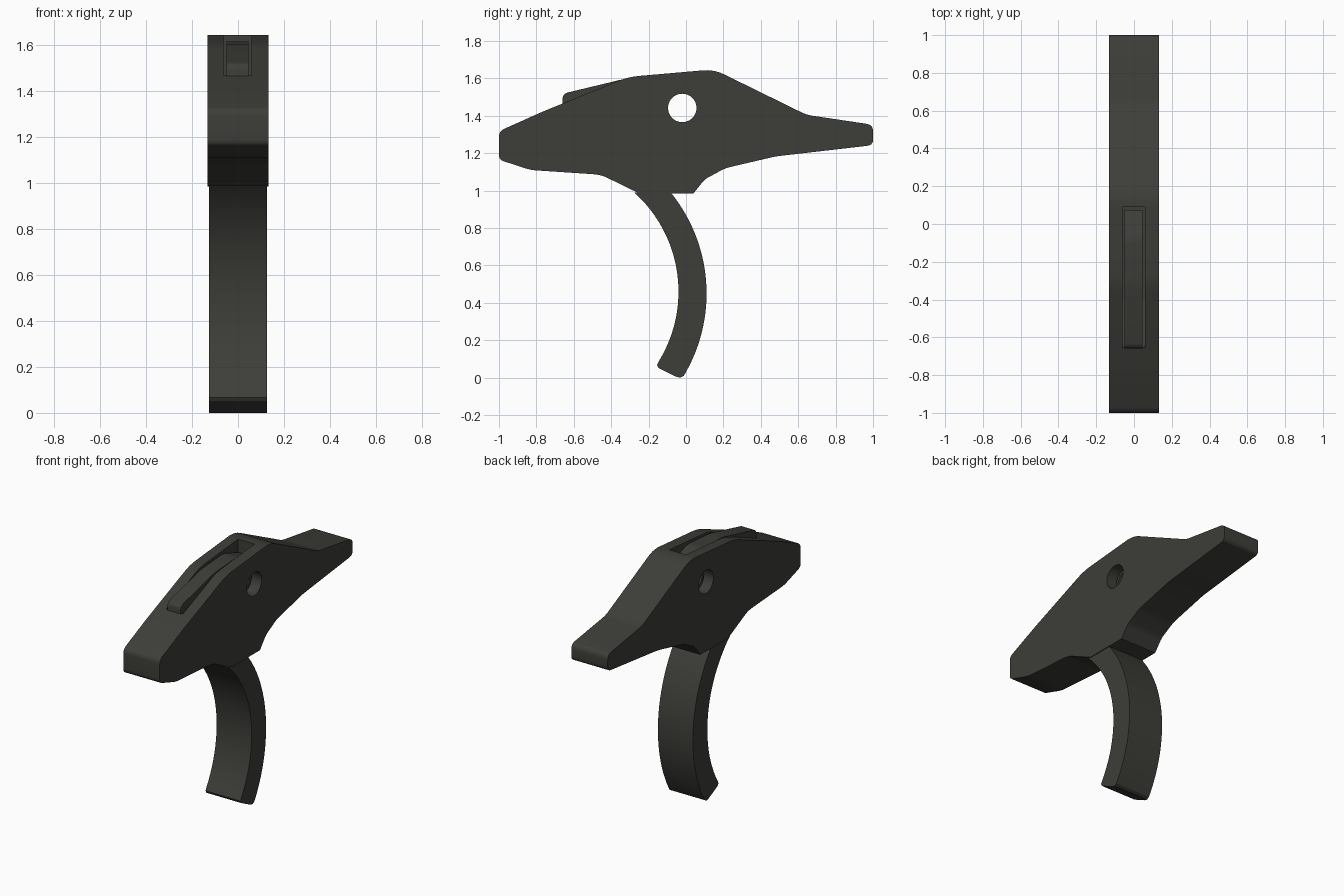
import bpy, bmesh, math
from mathutils import Vector

if "Cube" in bpy.data.objects:
    bpy.data.objects.remove(bpy.data.objects["Cube"])

mat = bpy.data.materials.new("dark_grey")
mat.diffuse_color = (0.047, 0.047, 0.041, 1)
mat.use_nodes = True
mat.node_tree.nodes["Principled BSDF"].inputs["Base Color"].default_value = mat.diffuse_color


def rounded(points, steps=5):
    """Round the corners of a (y, z, radius) profile."""
    out = []
    n = len(points)
    for i, (y, z, r) in enumerate(points):
        p = Vector((y, z))
        if r == 0:
            out.append(p)
            continue
        a = (Vector(points[i - 1][:2]) - p).normalized() * r
        b = (Vector(points[(i + 1) % n][:2]) - p).normalized() * r
        for k in range(steps + 1):
            t = k / steps
            out.append(p + a * (1 - t) ** 2 + b * t ** 2)
    return out


def extrude(name, profile, x0, x1):
    """Solid made from a side profile, spanning x0 to x1."""
    bm = bmesh.new()
    face = bm.faces.new([bm.verts.new((x0, p[0], p[1])) for p in profile])
    res = bmesh.ops.extrude_face_region(bm, geom=[face])
    verts = [v for v in res["geom"] if isinstance(v, bmesh.types.BMVert)]
    bmesh.ops.translate(bm, verts=verts, vec=(x1 - x0, 0, 0))
    bmesh.ops.recalc_face_normals(bm, faces=bm.faces)
    me = bpy.data.meshes.new(name)
    bm.to_mesh(me)
    bm.free()
    ob = bpy.data.objects.new(name, me)
    bpy.context.collection.objects.link(ob)
    me.materials.append(mat)
    return ob


def activate(ob):
    bpy.ops.object.select_all(action='DESELECT')
    ob.select_set(True)
    bpy.context.view_layer.objects.active = ob


def cut(ob, cutter):
    mod = ob.modifiers.new("cut", 'BOOLEAN')
    mod.operation, mod.solver, mod.object = 'DIFFERENCE', 'EXACT', cutter
    activate(ob)
    bpy.ops.object.modifier_apply(modifier=mod.name)


def arc(y_max, z_mid, radius, z0, z1, n=24):
    """Points on a circle whose furthest-back point is (y_max, z_mid)."""
    a0, a1 = (math.asin((z - z_mid) / radius) for z in (z0, z1))
    angles = [a0 + (a1 - a0) * i / n for i in range(n + 1)]
    return [(y_max - radius + radius * math.cos(a), z_mid + radius * math.sin(a))
            for a in angles]


# main body plate
body = extrude("trigger_body", rounded([
    (-1, 1.165, 0.025), (-0.83, 1.11, 0.03), (-0.455, 1.085, 0.04), (-0.25, 0.985, 0),
    (0.04, 0.985, 0), (0.1, 1.06, 0.02), (0.21, 1.12, 0.03), (0.48, 1.183, 0.03),
    (1, 1.243, 0.03), (1, 1.352, 0.035), (0.645, 1.405, 0.03), (0.15, 1.648, 0.06),
    (-0.31, 1.608, 0.06), (-0.76, 1.425, 0.04), (-1, 1.318, 0.03)]), -0.132, 0.132)

# curved finger lever
blade = extrude("finger_lever",
                arc(0.11, 0.45, 0.857, 0.03, 0.99)
                + arc(-0.04, 0.46, 0.711, 0.085, 0.99)[::-1]
                + [(-0.155, 0.067), (-0.146, 0.051), (-0.055, 0.006),
                   (-0.03, 0), (-0.012, 0.01)], -0.127, 0.127)

# sear bar sitting in the top slot
sear = extrude("sear_bar", rounded([
    (-0.66, 1.44, 0), (-0.4, 1.32, 0), (0.075, 1.32, 0), (0.075, 1.565, 0),
    (-0.08, 1.618, 0.03), (-0.31, 1.602, 0.04), (-0.66, 1.518, 0.03)]), -0.05, 0.046)

# cutters for the slot and the pivot hole
slot = extrude("slot_cutter", [(-0.655, 1.45), (-0.4, 1.31), (0.09, 1.31),
                               (0.09, 1.8), (-0.655, 1.8)], -0.062, 0.058)
hole = extrude("hole_cutter", [(-0.02 + 0.076 * math.cos(a), 1.442 + 0.076 * math.sin(a))
                               for a in (math.tau * i / 48 for i in range(48))], -0.5, 0.5)
cut(body, slot)
cut(body, hole)
cut(sear, hole)
for c in (slot, hole):
    bpy.data.objects.remove(c, do_unlink=True)

# smooth the curves, keep the edges sharp
for ob in (body, blade, sear):
    activate(ob)
    bpy.ops.object.shade_smooth_by_angle(angle=math.radians(25))
